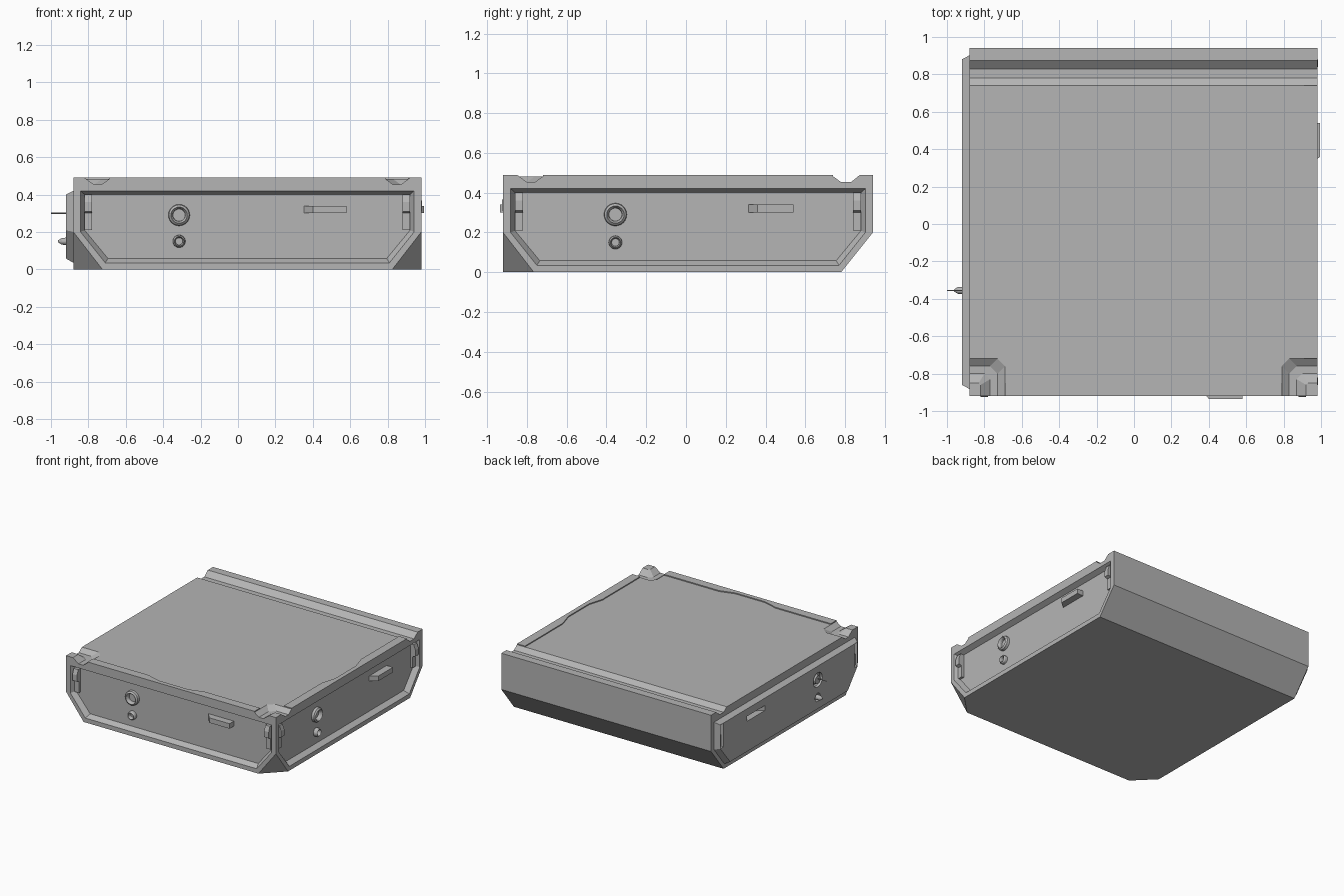
import bpy, bmesh, math

if "Cube" in bpy.data.objects:
    bpy.data.objects.remove(bpy.data.objects["Cube"])

GREY = (0.46, 0.46, 0.46, 1)
mat = bpy.data.materials.new("plain grey")
mat.use_nodes = True
mat.diffuse_color = GREY
mat.node_tree.nodes["Principled BSDF"].inputs["Base Color"].default_value = GREY


def finish(name, bm):
    bmesh.ops.recalc_face_normals(bm, faces=bm.faces)
    me = bpy.data.meshes.new(name)
    bm.to_mesh(me)
    bm.free()
    me.materials.append(mat)
    ob = bpy.data.objects.new(name, me)
    bpy.context.collection.objects.link(ob)
    return ob


def loft(name, *loops, ring=False):
    """Skin matching loops; cap the ends, or close into a ring."""
    bm = bmesh.new()
    vs = [[bm.verts.new(p) for p in loop] for loop in loops]
    n = len(loops[0])
    pairs = list(zip(vs, vs[1:])) + ([(vs[-1], vs[0])] if ring else [])
    for a, b in pairs:
        for i in range(n):
            j = (i + 1) % n
            bm.faces.new((a[i], a[j], b[j], b[i]))
    if not ring:
        bm.faces.new(vs[0])
        bm.faces.new(vs[-1])
    return finish(name, bm)


def flat(points, z):
    return [(x, y, z) for x, y in points]


def cut(target, tool, operation="DIFFERENCE"):
    mod = target.modifiers.new(tool.name, "BOOLEAN")
    mod.operation, mod.object, mod.solver = operation, tool, "EXACT"
    tool.hide_render = True
    tool.hide_set(True)


# Wall coordinates: u along the wall, z up, d outward from the recessed panel
def front(u, z, d):
    return (u + 0.05, -0.88 - d, z)


def right(u, z, d):
    return (0.94 + d, u + 0.01, z)


def left(u, z, d):
    return (d - 0.92, u + 0.01, z)


DEPTH = 0.04
SINK = -0.004


def panel_loop(wall, half, top, low, corner, d):
    right_side = [(half, top), (half, 0.2 + (low - 0.035) * 0.4), (corner, low)]
    pts = right_side + [(-u, z) for u, z in reversed(right_side)]
    return [wall(u, z, d) for u, z in pts]


def panel(name, wall, lip):
    loops = [panel_loop(wall, 0.87, 0.40, 0.058, 0.745, 0),
             panel_loop(wall, 0.892, 0.42, 0.035, 0.76, DEPTH)]
    if lip:
        loops.append(panel_loop(wall, 0.892, 0.42, 0.035, 0.76, DEPTH + lip))
    return loft(name, *loops)


def circle(wall, u, z, r, d, n=24):
    return [wall(u + r * math.cos(2 * math.pi * i / n),
                 z + r * math.sin(2 * math.pi * i / n), d) for i in range(n)]


CLIP = [(0.21, SINK), (0.21, 0.02), (0.30, 0.02), (0.31, 0.045),
        (0.36, 0.045), (0.40, 0.03), (0.40, SINK)]


def details(side, wall):
    """Handle, end clips and round sockets of one wall."""
    parts = [loft(side + "_handle",
                  [wall(u, z, SINK) for u, z in ((0.30, 0.30), (0.53, 0.30), (0.53, 0.34), (0.30, 0.34))],
                  [wall(u, z, 0.055) for u, z in ((0.35, 0.30), (0.53, 0.30), (0.53, 0.34), (0.35, 0.34))])]
    for label, u in (("near", -0.85), ("far", 0.85)):
        parts.append(loft(f"{side}_{label}_clip",
                          [wall(u - 0.02, z, d) for z, d in CLIP],
                          [wall(u + 0.02, z, d) for z, d in CLIP]))
    for label, z, r in (("large", 0.29, 0.058), ("small", 0.15, 0.034)):
        parts.append(loft(f"{side}_{label}_socket",
                          circle(wall, -0.365, z, r, SINK),
                          circle(wall, -0.365, z, r * 0.95, 0.02),
                          circle(wall, -0.365, z, r * 0.75, 0.03),
                          circle(wall, -0.365, z, r * 0.6, 0.015),
                          circle(wall, -0.365, z, r * 0.55, SINK), ring=True))
    return parts


# Body: block with a sloped lower back edge and clipped lower front corners
bm = bmesh.new()
X0, X1, Y0, Y1, DECK = -0.88, 0.98, -0.92, 0.94, 0.453
for x, inward in ((X0, 0.155), (X1, -0.155)):
    for p in ((x, Y0, DECK), (x, Y1, DECK), (x, Y1, 0.2), (x, 0.78, 0),
              (x, Y0, 0.2), (x + inward, Y0, 0), (x, -0.765, 0)):
        bm.verts.new(p)
bmesh.ops.convex_hull(bm, input=bm.verts)
bmesh.ops.dissolve_limit(bm, angle_limit=0.01, verts=bm.verts, edges=bm.edges)
body = finish("body", bm)

# Recessed panels on the front and right, raised panel on the left
cut(body, panel("front_recess", front, 0.02))
cut(body, panel("right_recess", right, 0.02))
cut(body, panel("left_panel", left, 0.02), "UNION")
details("front", front)
details("right", right)
for tool in details("left_pocket", left):
    cut(body, tool)

# Pin and cone standing out of the left panel
loft("left_pin", circle(left, -0.365, 0.30, 0.003, 0.01, 8), circle(left, -0.365, 0.30, 0.003, -0.08, 8))
loft("left_cone", circle(left, -0.365, 0.15, 0.02, 0.01), circle(left, -0.365, 0.15, 0.018, -0.022),
     circle(left, -0.365, 0.15, 0.005, -0.042))


# Deck plate with sloped notches at the front corners and sloped back edge
def plate_outline(s):
    half = [(0.78 - s, Y0), (0.78 - s, -0.80 + s), (0.82 - s, -0.76 + s),
            (0.93, -0.76 + s), (0.93, 0.78 - s)]
    return [(u + 0.05, y) for u, y in half] + [(0.05 - u, y) for u, y in reversed(half)]


loft("deck_plate", flat(plate_outline(0), DECK), flat(plate_outline(0.04), 0.482))

# Raised edge strips with a shallow wave on the inner side
WAVE = [(-0.25, 0.07), (-0.13, 0.035), (0.13, 0.035), (0.25, 0.07)]


def strip(name, place, a, b):
    pts = [(a, 0), (a, 0.07)] + WAVE + [(b, 0.07), (b, 0)]
    loft(name, *[flat([place(u, w) for u, w in pts], z) for z in (0.47, 0.49)])


strip("front_strip", lambda u, w: (u + 0.05, Y0 + w), -0.74, 0.74)
strip("right_strip", lambda u, w: (X1 - w, u + 0.01), -0.73, 0.73)

# Corner posts
for label, s in (("left", -1), ("right", 1)):
    base = [(0.93, Y0), (0.93, -0.80), (0.85, -0.80), (0.82, -0.83), (0.82, Y0)]
    top = [(0.93, Y0), (0.93, -0.85), (0.88, -0.85), (0.87, -0.86), (0.87, Y0)]
    loft(label + "_corner_post", flat([(0.05 + s * u, y) for u, y in base], DECK),
         flat([(0.05 + s * u, y) for u, y in top], 0.49))

# Back rail
RAIL = [(0.83, DECK), (0.875, 0.49), (Y1, 0.49), (Y1, DECK)]
loft("back_rail", *[[(x, y, z) for y, z in RAIL] for x in (X0, X1)])
